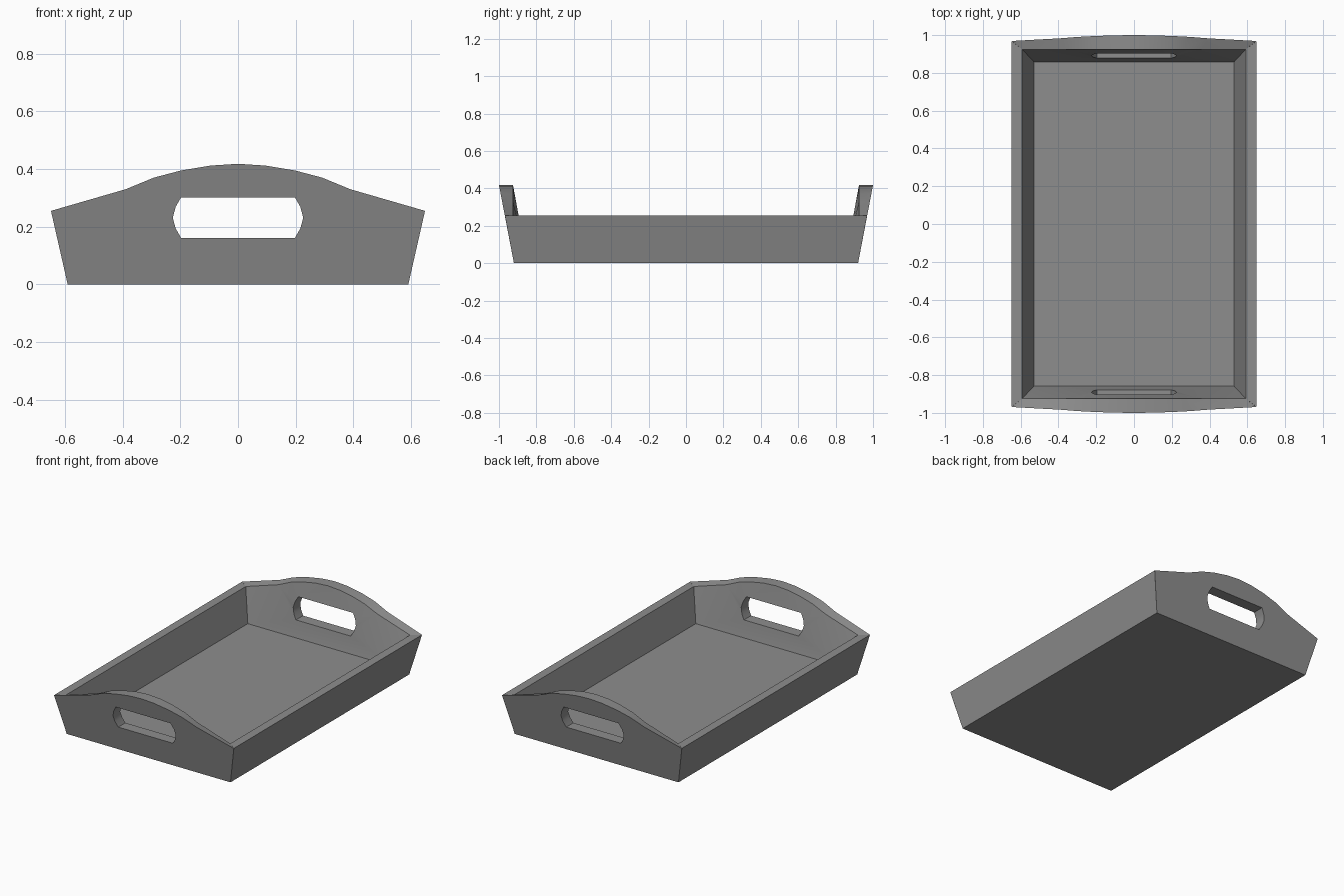
import bpy
import bmesh
from mathutils import Vector

cube = bpy.data.objects.get("Cube")
if cube:
    bpy.data.objects.remove(cube, do_unlink=True)

grey = bpy.data.materials.new("Plain grey")
grey.use_nodes = True
grey.diffuse_color = (0.27, 0.27, 0.27, 1)
grey.node_tree.nodes["Principled BSDF"].inputs["Base Color"].default_value = grey.diffuse_color

# Half sizes (x, y) and heights of the tapered tray
OUT_LOW, OUT_TOP = (0.59, 0.92), (0.648, 0.968)
IN_LOW, IN_TOP = (0.53, 0.858), (0.592, 0.925)
FLOOR, RIM, PEAK = 0.055, 0.255, 0.418


def solid(name, outer, inner, axis, outer_hole=None, inner_hole=None):
    """Join two matching outlines into a solid, optionally with a through slot."""
    bm = bmesh.new()

    def ring(points):
        verts = [bm.verts.new(p) for p in points]
        edges = [bm.edges.new((v, verts[i - 1])) for i, v in enumerate(verts)]
        return verts, edges

    def bridge(a, b):
        for i in range(len(a)):
            bm.faces.new((a[i - 1], a[i], b[i], b[i - 1]))

    (va, ea), (vb, eb) = ring(outer), ring(inner)
    if outer_hole:
        (ha, hea), (hb, heb) = ring(outer_hole), ring(inner_hole)
        for edges in (ea + hea, eb + heb):
            bmesh.ops.triangle_fill(bm, edges=edges, use_beauty=True, normal=Vector(axis))
        bridge(ha, hb)
    else:
        bm.faces.new(va)
        bm.faces.new(vb)
    bridge(va, vb)
    bmesh.ops.recalc_face_normals(bm, faces=bm.faces[:])

    mesh = bpy.data.meshes.new(name)
    bm.to_mesh(mesh)
    bm.free()
    mesh.materials.append(grey)
    obj = bpy.data.objects.new(name, mesh)
    bpy.context.collection.objects.link(obj)
    bpy.ops.object.select_all(action="DESELECT")
    obj.select_set(True)
    bpy.context.view_layer.objects.active = obj
    bpy.ops.object.shade_smooth_by_angle()


def mirrored(half):
    """Complete a right-hand profile across x = 0."""
    return half + [(-x, z) for x, z in reversed(half) if x > 0]


# Floor board
def rectangle(size, z):
    x, y = size
    return [(-x, -y, z), (x, -y, z), (x, y, z), (-x, y, z)]


solid("floor", rectangle(OUT_LOW, 0), rectangle(IN_LOW, FLOOR), (0, 0, 1))


# Long side walls
def side_outline(low, top, z, s):
    return [(s * low[0], -low[1], z), (s * low[0], low[1], z),
            (s * top[0], top[1], RIM), (s * top[0], -top[1], RIM)]


for name, s in (("left_side", 1), ("right_side", -1)):
    solid(name, side_outline(OUT_LOW, OUT_TOP, 0, s),
          side_outline(IN_LOW, IN_TOP, FLOOR, s), (1, 0, 0))

# Arched end walls with a handle slot
arch = mirrored([(OUT_TOP[0], RIM), (0.389, 0.33), (0.292, 0.37),
                 (0.197, 0.395), (0.095, 0.412), (0, PEAK)])
slot = mirrored([(0.197, 0.161), (0.216, 0.194), (0.226, 0.231),
                 (0.216, 0.269), (0.197, 0.302)])


def outer_y(z):
    return OUT_LOW[1] + (1 - OUT_LOW[1]) * z / PEAK


def inner_y(z):
    return IN_LOW[1] + (IN_TOP[1] - IN_LOW[1]) * (z - FLOOR) / (PEAK - FLOOR)


narrow = IN_TOP[0] / OUT_TOP[0]
for name, s in (("front_end", -1), ("back_end", 1)):
    outer = [(-OUT_LOW[0], s * OUT_LOW[1], 0), (OUT_LOW[0], s * OUT_LOW[1], 0)]
    outer += [(x, s * outer_y(z), z) for x, z in arch]
    inner = [(-IN_LOW[0], s * IN_LOW[1], FLOOR), (IN_LOW[0], s * IN_LOW[1], FLOOR)]
    inner += [(x * narrow, s * IN_TOP[1], z) for x, z in arch]
    solid(name, outer, inner, (0, s, 0),
          [(x, s * outer_y(z), z) for x, z in slot],
          [(x, s * inner_y(z), z) for x, z in slot])
